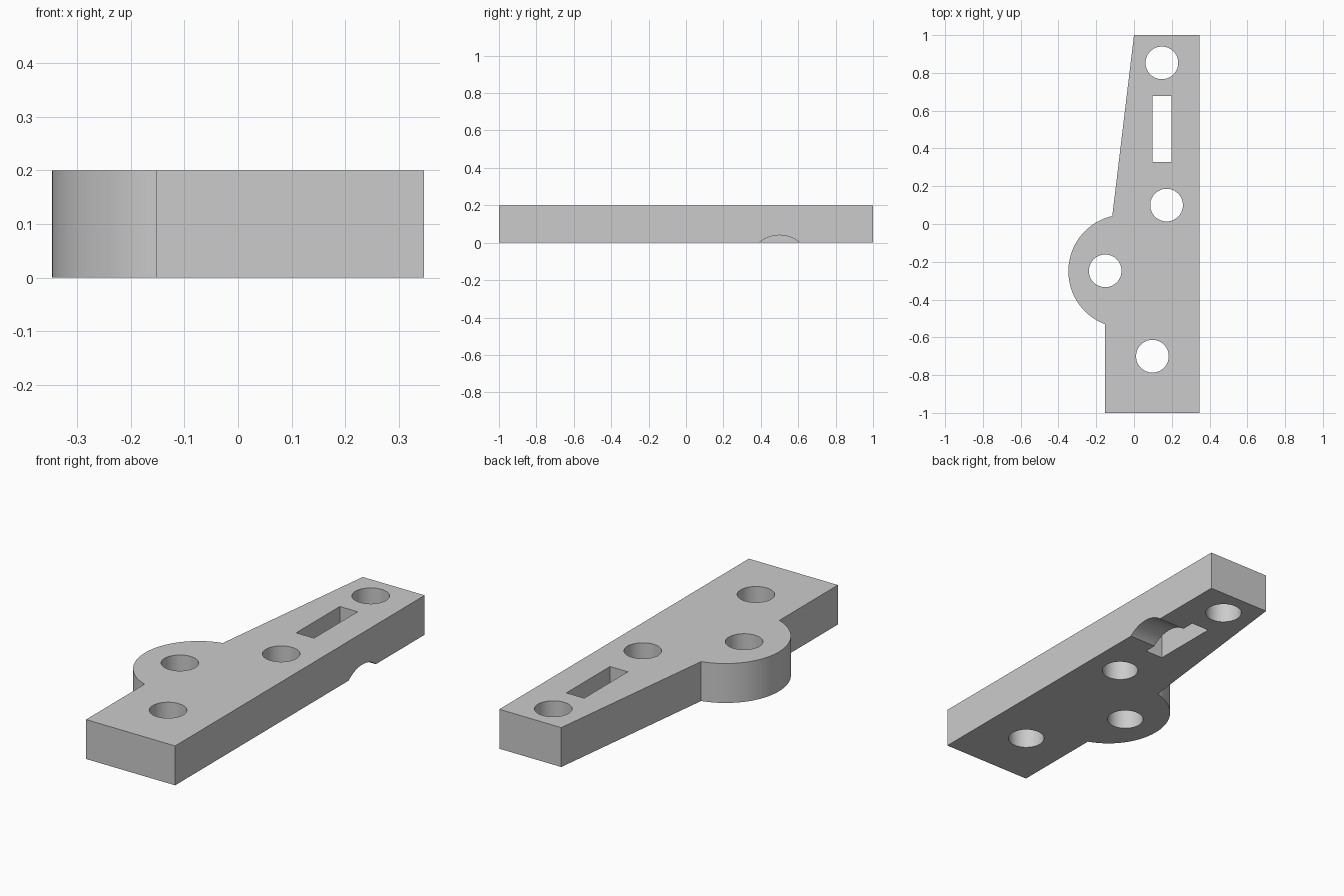
import bpy, bmesh
from math import pi, sin, cos, acos, asin, radians

if "Cube" in bpy.data.objects:
    bpy.data.objects.remove(bpy.data.objects["Cube"], do_unlink=True)

HEIGHT = 0.2
RIGHT, LEFT = 0.3475, -0.1525
LOBE_X, LOBE_Y, LOBE_R = -0.0475, -0.25, 0.3

grey = bpy.data.materials.new("plain_grey")
grey.use_nodes = True
colour = (0.6, 0.6, 0.6, 1)
grey.diffuse_color = colour
grey.node_tree.nodes["Principled BSDF"].inputs["Base Color"].default_value = colour


def prism(name, outline, z0, z1):
    """Extrude a counter-clockwise outline from z0 to z1."""
    bm = bmesh.new()
    base = bm.faces.new([bm.verts.new((x, y, z0)) for x, y in outline])
    top = bmesh.ops.extrude_face_region(bm, geom=[base])["geom"]
    verts = [v for v in top if isinstance(v, bmesh.types.BMVert)]
    bmesh.ops.translate(bm, verts=verts, vec=(0, 0, z1 - z0))
    bmesh.ops.recalc_face_normals(bm, faces=bm.faces)
    mesh = bpy.data.meshes.new(name)
    bm.to_mesh(mesh)
    bm.free()
    mesh.materials.append(grey)
    obj = bpy.data.objects.new(name, mesh)
    bpy.context.collection.objects.link(obj)
    return obj


def arc(cx, cy, r, start, end, steps):
    return [(cx + r * cos(start + (end - start) * i / steps),
             cy + r * sin(start + (end - start) * i / steps))
            for i in range(steps + 1)]


# Plate outline: straight right edge, tapered upper left edge, round lobe
lobe_start = acos((-0.115 - LOBE_X) / LOBE_R)
lobe_end = 2 * pi - acos((LEFT - LOBE_X) / LOBE_R)
outline = [(LEFT, -1), (RIGHT, -1), (RIGHT, 1), (0, 1)]
outline += arc(LOBE_X, LOBE_Y, LOBE_R, lobe_start, lobe_end, 48)
plate = prism("lever_plate", outline, 0, HEIGHT)

# Round through holes
cutters = []
for x, y in [(0.1475, 0.853), (0.1725, 0.1), (LEFT, -0.248), (0.0975, -0.7)]:
    circle = arc(x, y, 0.0865, 0, 2 * pi, 64)[:-1]
    cutters.append(prism("hole_cutter", circle, -0.1, HEIGHT + 0.1))

# Rectangular slot
slot = [(0.0975, 0.327), (0.1975, 0.327), (0.1975, 0.677), (0.0975, 0.677)]
cutters.append(prism("slot_cutter", slot, -0.1, HEIGHT + 0.1))

# Shallow round groove under the plate, from the slot to the right edge
groove = prism("groove_cutter", arc(0, 0, 0.17, 0, 2 * pi, 96)[:-1], 0.15, 0.45)
groove.rotation_euler = (pi / 2, 0, pi / 2)
groove.location = (0, 0.5, -0.13)
cutters.append(groove)

bpy.context.view_layer.objects.active = plate
for cutter in cutters:
    cutter.hide_render = True
    cut = plate.modifiers.new("cut", 'BOOLEAN')
    cut.operation = 'DIFFERENCE'
    cut.solver = 'EXACT'
    cut.object = cutter
bpy.context.view_layer.update()

# Bake the cuts, then discard the cutters
baked = bpy.data.meshes.new_from_object(
    plate.evaluated_get(bpy.context.evaluated_depsgraph_get()))
plate.modifiers.clear()
plate.data = baked
for cutter in cutters:
    bpy.data.objects.remove(cutter, do_unlink=True)

# Smooth curved walls with crisp rims
bpy.ops.object.select_all(action='DESELECT')
plate.select_set(True)
bpy.ops.object.shade_smooth_by_angle(angle=radians(25))
